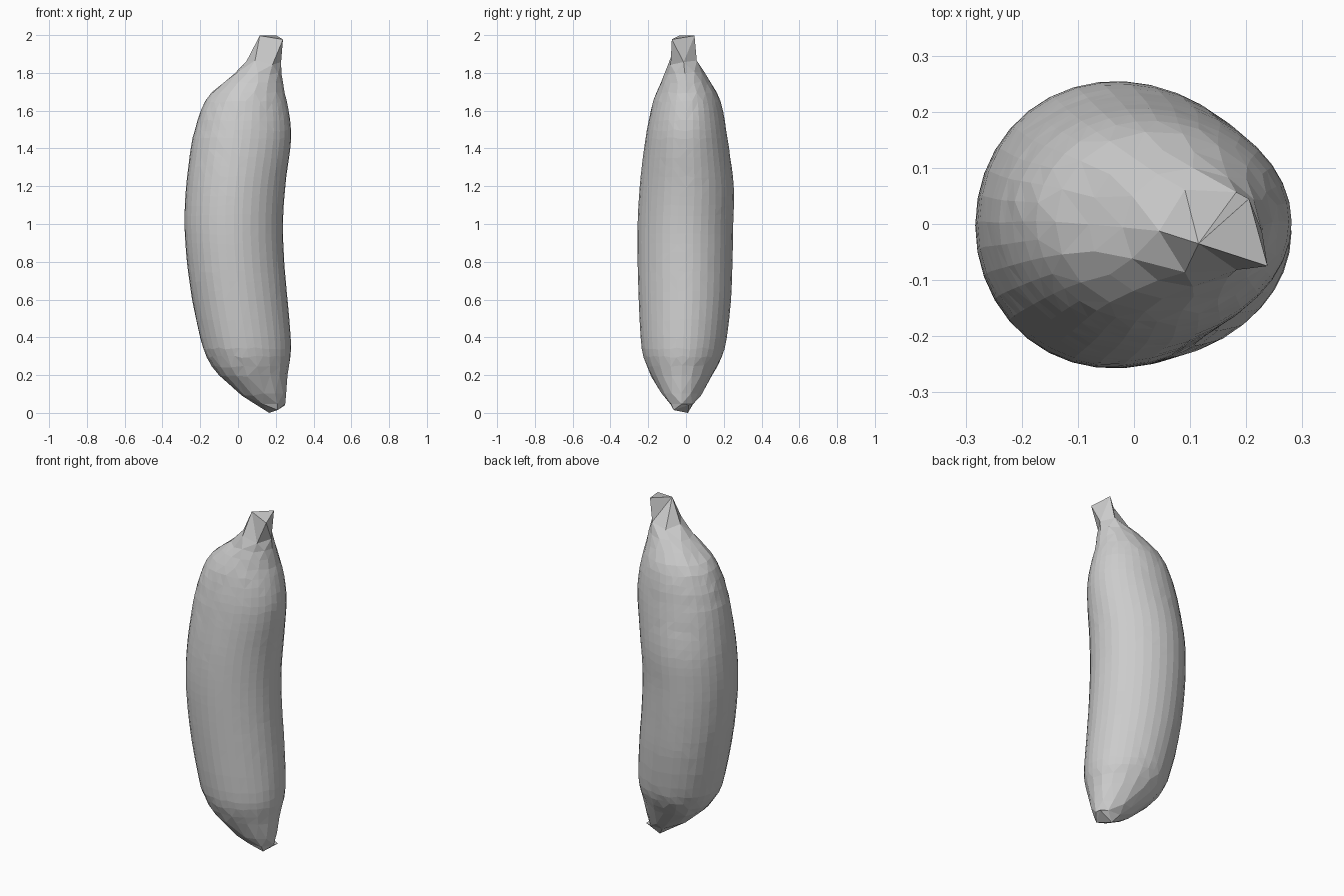
import bpy, bmesh, math, random
from mathutils import Vector

if "Cube" in bpy.data.objects:
    bpy.data.objects.remove(bpy.data.objects["Cube"])

random.seed(4)
N = 36

# Body sections: z, x left, x right, y front, y back
rows = [
    (0.05, 0.09, 0.25, -0.09, 0.045),
    (0.10, 0.02, 0.255, -0.13, 0.08),
    (0.20, -0.10, 0.262, -0.185, 0.14),
    (0.30, -0.165, 0.278, -0.225, 0.19),
    (0.40, -0.20, 0.279, -0.24, 0.215),
    (0.60, -0.242, 0.262, -0.25, 0.238),
    (0.80, -0.27, 0.245, -0.256, 0.246),
    (1.00, -0.283, 0.238, -0.256, 0.25),
    (1.20, -0.275, 0.25, -0.245, 0.253),
    (1.40, -0.25, 0.276, -0.222, 0.228),
    (1.50, -0.23, 0.281, -0.207, 0.213),
    (1.60, -0.198, 0.268, -0.187, 0.196),
    (1.70, -0.14, 0.247, -0.157, 0.165),
    (1.80, -0.02, 0.23, -0.112, 0.10),
    (1.86, 0.045, 0.228, -0.095, 0.07),
]
# Blunt three-cornered ends
tip = [Vector(p) for p in ((0.25, 0.015, 0.045), (0.165, 0.01, 0.003), (0.21, -0.065, 0.018))]
stem_top = [Vector(p) for p in ((0.205, 0.045, 2.0), (0.115, -0.035, 2.0), (0.238, -0.075, 1.98))]


def spline(a, b, c, d, t):
    """Catmull-Rom blend of four rows."""
    return [0.5 * (2 * q + (r - p) * t + (2 * p - 5 * q + 4 * r - s) * t * t
                   + (3 * q - p - 3 * r + s) * t ** 3) for p, q, r, s in zip(a, b, c, d)]


def section(row, sides=N, noise=0.0):
    """Slightly egg-shaped ring, optionally reduced to fewer sides."""
    z, xl, xr, yf, yb = row
    pts = {}
    ring = []
    for j in range(N):
        k = int(j * sides / N + 0.5) % sides
        if k not in pts:
            a = math.tau * k / sides
            c, s = math.cos(a), math.sin(a)
            egg = 1 - 0.06 * c
            pts[k] = Vector(((xl + xr) / 2 + (xr - xl) / 2 * c,
                             (yf + yb) / 2 + (yb - yf) / 2 * s * egg,
                             z + random.uniform(-noise, noise)))
        ring.append(pts[k])
    return ring


def snap(ring, corners):
    """Collapse a ring onto the nearest of three corners."""
    return [min(corners, key=lambda q: (q.xy - p.xy).length) for p in ring]


# Rings from blossom tip to stem
rings = [section(rows[0], 6), section(rows[1], 12, 0.008)]
for i in range(2, len(rows) - 2):
    steps = 4 if 4 < i < 9 else 2
    for t in range(steps):
        r = spline(rows[i - 1], rows[i], rows[i + 1], rows[i + 2], t / steps)
        rings.append(section(r, N if 3 <= i <= 11 else 18, 0.006))
rings += [section(rows[-2], 12, 0.008), section(rows[-1], 6, 0.015)]
rings.insert(0, snap(rings[0], tip))
rings.append(snap(rings[-1], stem_top))

# Loft the rings and cap both ends
bm = bmesh.new()
grid = [[bm.verts.new(p) for p in ring] for ring in rings]
for lo, hi in zip(grid, grid[1:]):
    for j in range(N):
        k = (j + 1) % N
        bm.faces.new((lo[j], lo[k], hi[k], hi[j]))
bm.faces.new(grid[0][::-1])
bm.faces.new(grid[-1])
bmesh.ops.remove_doubles(bm, verts=bm.verts[:], dist=0.0005)
bmesh.ops.triangulate(bm, faces=bm.faces[:])
bmesh.ops.recalc_face_normals(bm, faces=bm.faces[:])

mesh = bpy.data.meshes.new("banana")
bm.to_mesh(mesh)
bm.free()
low = min(v.co.z for v in mesh.vertices)
for v in mesh.vertices:
    v.co.z -= low
banana = bpy.data.objects.new("banana", mesh)
bpy.context.collection.objects.link(banana)
